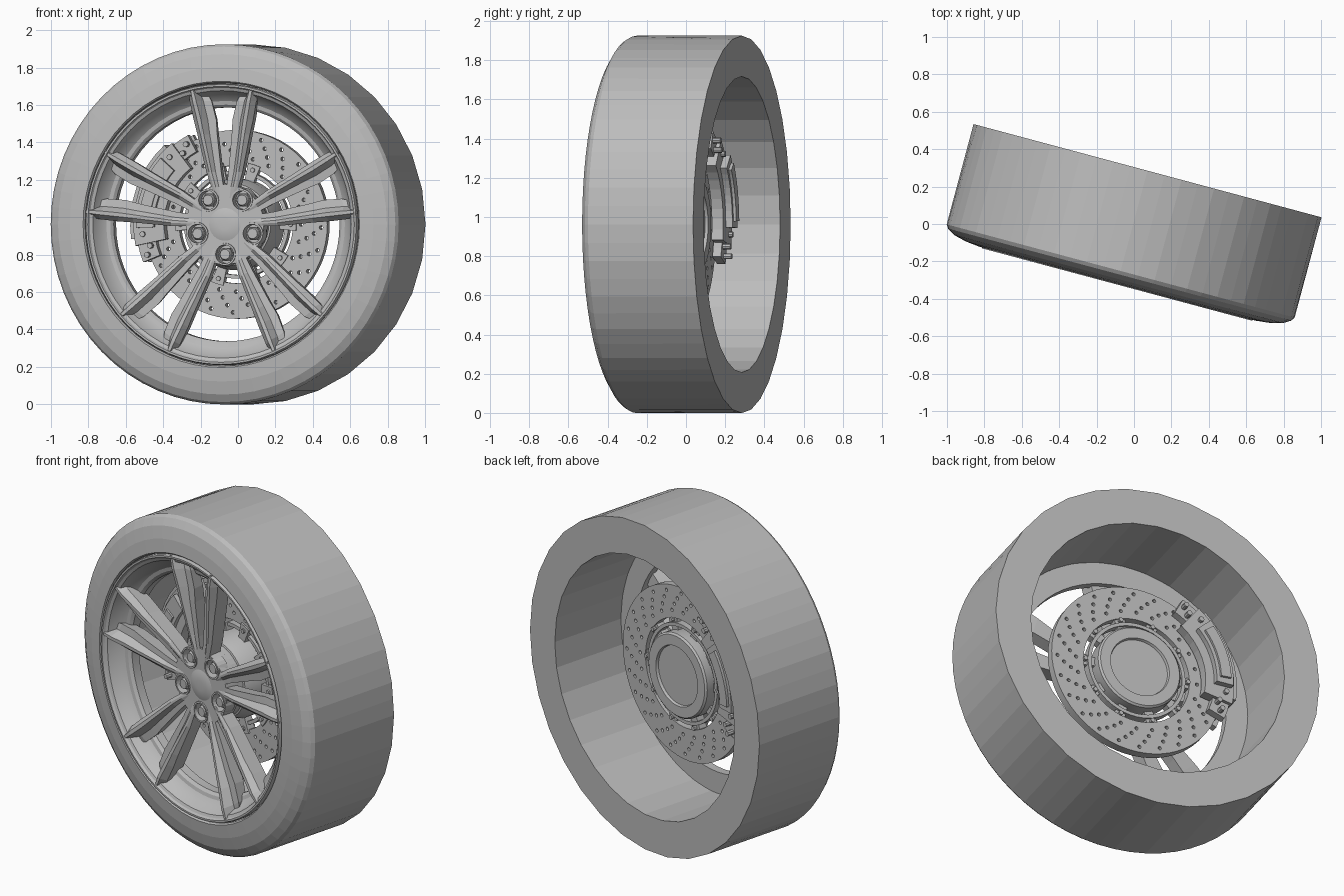
import bpy, bmesh
from math import sin, cos, pi, radians
from mathutils import Matrix, Vector

cube = bpy.data.objects.get("Cube")
if cube:
    bpy.data.objects.remove(cube, do_unlink=True)

grey = bpy.data.materials.new("plain grey")
grey.use_nodes = True
grey.diffuse_color = (0.5, 0.5, 0.5, 1)
grey.node_tree.nodes["Principled BSDF"].inputs["Base Color"].default_value = (0.5, 0.5, 0.5, 1)

# Parts are built around a wheel axis along y, then turned and lifted together
PLACE = Matrix.Translation((-0.004, 0, 0.962)) @ Matrix.Rotation(radians(-15), 4, 'Z')


def add(name, bm, smooth=False):
    bmesh.ops.recalc_face_normals(bm, faces=bm.faces)
    mesh = bpy.data.meshes.new(name)
    bm.to_mesh(mesh)
    bm.free()
    mesh.materials.append(grey)
    obj = bpy.data.objects.new(name, mesh)
    bpy.context.collection.objects.link(obj)
    obj.matrix_world = PLACE
    if smooth:
        bpy.ops.object.select_all(action='DESELECT')
        obj.select_set(True)
        bpy.context.view_layer.objects.active = obj
        bpy.ops.object.shade_smooth_by_angle(angle=radians(25))
    return obj


def polar(r, a, y):
    return Vector((r * cos(a), y, r * sin(a)))


def skin(bm, rings, loop_rings=False):
    """Join closed rings of points; cap the ends unless the rings loop."""
    vs = [[bm.verts.new(p) for p in ring] for ring in rings]
    n, m = len(vs), len(vs[0])
    for i in range(n if loop_rings else n - 1):
        for j in range(m):
            a, b = vs[i], vs[(i + 1) % n]
            bm.faces.new((a[j], a[(j + 1) % m], b[(j + 1) % m], b[j]))
    if not loop_rings:
        bm.faces.new(vs[0])
        bm.faces.new(vs[-1])


def lathe(name, profile, segs=64, loop=True, coarse_from=9, smooth=False):
    """Turn (radius, y) points about the axis; coarse rows have half the sides."""
    bm = bmesh.new()
    rings = []
    for r, y in profile:
        flat = cos(2 * pi / segs) if y > coarse_from else 1
        rings.append([polar(r * (flat if k % 2 else 1), 2 * pi * k / segs, y)
                      for k in range(segs)])
    skin(bm, rings, loop)
    return add(name, bm, smooth)


def arc_block(bm, a0, a1, r0, r1, y0, y1, steps=8):
    rings = []
    for k in range(steps + 1):
        a = radians(a0 + (a1 - a0) * k / steps)
        rings.append([polar(r0, a, y0), polar(r1, a, y0), polar(r1, a, y1), polar(r0, a, y1)])
    skin(bm, rings)


def peg(bm, x, z, r, y0, y1, segs=6, tip=1.0):
    ring = lambda s, y: [Vector((x, y, z)) + polar(s, 2 * pi * k / segs, 0) for k in range(segs)]
    skin(bm, [ring(r, y0), ring(r * tip, y1)])


def plate(name, circles, thickness, y):
    """Flat plate from circle outlines (x, z, radius, sides); inner ones are holes."""
    curve = bpy.data.curves.new(name, 'CURVE')
    curve.dimensions, curve.fill_mode, curve.extrude = '2D', 'BOTH', thickness / 2
    for x, z, r, n in circles:
        s = curve.splines.new('POLY')
        s.points.add(n - 1)
        for k, p in enumerate(s.points):
            a = 2 * pi * k / n
            p.co = (x + r * cos(a), z + r * sin(a), 0, 1)
        s.use_cyclic_u = True
    helper = bpy.data.objects.new(name + " outline", curve)
    bpy.context.collection.objects.link(helper)
    deps = bpy.context.evaluated_depsgraph_get()
    mesh = bpy.data.meshes.new_from_object(helper.evaluated_get(deps))
    bm = bmesh.new()
    bm.from_mesh(mesh)
    bmesh.ops.remove_doubles(bm, verts=bm.verts, dist=1e-5)
    bm.transform(Matrix.Translation((0, y, 0)) @ Matrix.Rotation(pi / 2, 4, 'X'))
    bpy.data.objects.remove(helper)
    bpy.data.meshes.remove(mesh)
    return add(name, bm)


# Tyre: flat tread and back, rounded front shoulder
lathe("tyre", [(0.755, 0.295), (0.963, 0.295), (0.963, -0.26), (0.95, -0.28), (0.91, -0.305),
               (0.84, -0.322), (0.765, -0.33), (0.757, -0.32), (0.755, -0.17)], coarse_from=-0.2)

# Rim: thin lip, groove, then a dish stepping down to the window edge
lathe("rim", [(0.753, -0.18), (0.753, -0.322), (0.748, -0.335), (0.738, -0.335), (0.73, -0.322),
              (0.715, -0.315), (0.69, -0.265), (0.66, -0.24), (0.64, -0.235), (0.625, -0.22),
              (0.625, -0.17), (0.753, -0.17)], smooth=True)

# Spokes: five mirrored pairs, each with a high outer ridge and a lower inner shelf
stations = [  # radius, inner edge, outer edge, ridge y, back y
    (0.11, 0.0, 0.035, -0.25, -0.18), (0.20, 0.008, 0.075, -0.264, -0.18),
    (0.28, 0.02, 0.10, -0.275, -0.18), (0.48, 0.04, 0.145, -0.305, -0.19),
    (0.56, 0.045, 0.165, -0.315, -0.195), (0.66, 0.07, 0.185, -0.33, -0.205),
    (0.735, 0.115, 0.19, -0.33, -0.24)]
bm = bmesh.new()
for pair in range(5):
    for side in (-1, 1):
        turn = Matrix.Rotation(-2 * pi * pair / 5, 4, 'Y')
        rings = []
        for r, a, b, top, back in stations:
            at = lambda t, y: turn @ Vector((side * (a + (b - a) * t), y, r))
            drop = (r - 0.11) * 0.11
            rings.append([at(0.1, back), at(0, top + drop), at(0.38, top + drop * 0.9),
                          at(0.6, top), at(0.78, top), at(1, top + drop * 0.6), at(0.92, back)])
        skin(bm, rings)
add("spokes", bm)

# Wheel centre with bolt pockets
bolt_spots = [(0.16 * cos(a), 0.16 * sin(a)) for a in
              (radians(54 + 72 * k) for k in range(5))]
plate("wheel_centre", [(0, 0, 0.215, 40)] + [(x, z, 0.05, 20) for x, z in bolt_spots], 0.08, -0.215)
lathe("centre_back", [(0.21, -0.195), (0.21, -0.13)], 40, loop=False)
lathe("centre_dome", [(0.10, -0.25), (0.07, -0.262), (0.03, -0.266)], 30, loop=False, smooth=True)

bm = bmesh.new()
for x, z in bolt_spots:
    peg(bm, x, z, 0.04, -0.19, -0.235, 6)
    peg(bm, x, z, 0.034, -0.235, -0.255, 12, 0.8)
add("wheel_bolts", bm)

# Raised collar round each bolt pocket
bm = bmesh.new()
for x, z in bolt_spots:
    rings = []
    for k in range(20):
        a = 2 * pi * k / 20
        rings.append([Vector((x, 0, z)) + polar(r, a, y) for r, y in
                      ((0.05, -0.2), (0.05, -0.262), (0.06, -0.262), (0.066, -0.2))])
    skin(bm, rings, True)
add("bolt_collars", bm)

# Brake disc with drilled holes in swept rows
holes = []
for row in range(24):
    for k in range(4):
        r, a = 0.36 + 0.037 * k, 2 * pi * row / 24 + 0.075 * k
        holes.append((r * cos(a), r * sin(a), 0.0105, 8))
plate("brake_disc", [(0, 0, 0.505, 64), (0, 0, 0.315, 64)] + holes, 0.05, 0.0)

# Hub behind the wheel, with a shallow recess at the back
lathe("hub", [(0.16, -0.15), (0.22, -0.13), (0.245, -0.04), (0.245, 0.06), (0.235, 0.07),
              (0.175, 0.07), (0.17, 0.055)], 48, loop=False, smooth=True)
lathe("disc_carrier", [(0.27, -0.022), (0.29, -0.022), (0.29, 0.028), (0.27, 0.028)], 48)

# Lugs tying the hub to the disc
bm = bmesh.new()
for k in range(10):
    arc_block(bm, 36 * k - 6, 36 * k + 6, 0.235, 0.335, -0.035, 0.015, 2)
    a = radians(36 * k)
    peg(bm, 0.305 * cos(a), 0.305 * sin(a), 0.013, -0.045, 0.035, 8)
add("disc_lugs", bm)

# Caliper: two cheeks joined over the disc edge, raised panels, end tabs and bolts
bm = bmesh.new()
arc_block(bm, 128, 192, 0.38, 0.55, -0.095, -0.035)
arc_block(bm, 128, 192, 0.38, 0.55, 0.035, 0.095)
arc_block(bm, 132, 188, 0.515, 0.57, -0.085, 0.085)
add("caliper", bm)
bm = bmesh.new()
arc_block(bm, 138, 182, 0.43, 0.53, 0.09, 0.13)
arc_block(bm, 142, 178, 0.45, 0.51, 0.13, 0.145)
arc_block(bm, 138, 182, 0.43, 0.53, -0.12, -0.09)
arc_block(bm, 150, 170, 0.45, 0.51, -0.13, -0.12)
add("caliper_panels", bm)
bm = bmesh.new()
arc_block(bm, 118, 130, 0.44, 0.54, 0.03, 0.075, 2)
arc_block(bm, 190, 202, 0.44, 0.54, 0.03, 0.075, 2)
arc_block(bm, 118, 130, 0.44, 0.54, -0.075, -0.03, 2)
arc_block(bm, 190, 202, 0.44, 0.54, -0.075, -0.03, 2)
add("caliper_tabs", bm)
bm = bmesh.new()
for angle, r in ((121, 0.5), (126, 0.47), (134, 0.5), (186, 0.5), (194, 0.47), (199, 0.5)):
    a = radians(angle)
    peg(bm, r * cos(a), r * sin(a), 0.015, -0.11, 0.115, 8)
add("caliper_bolts", bm)
